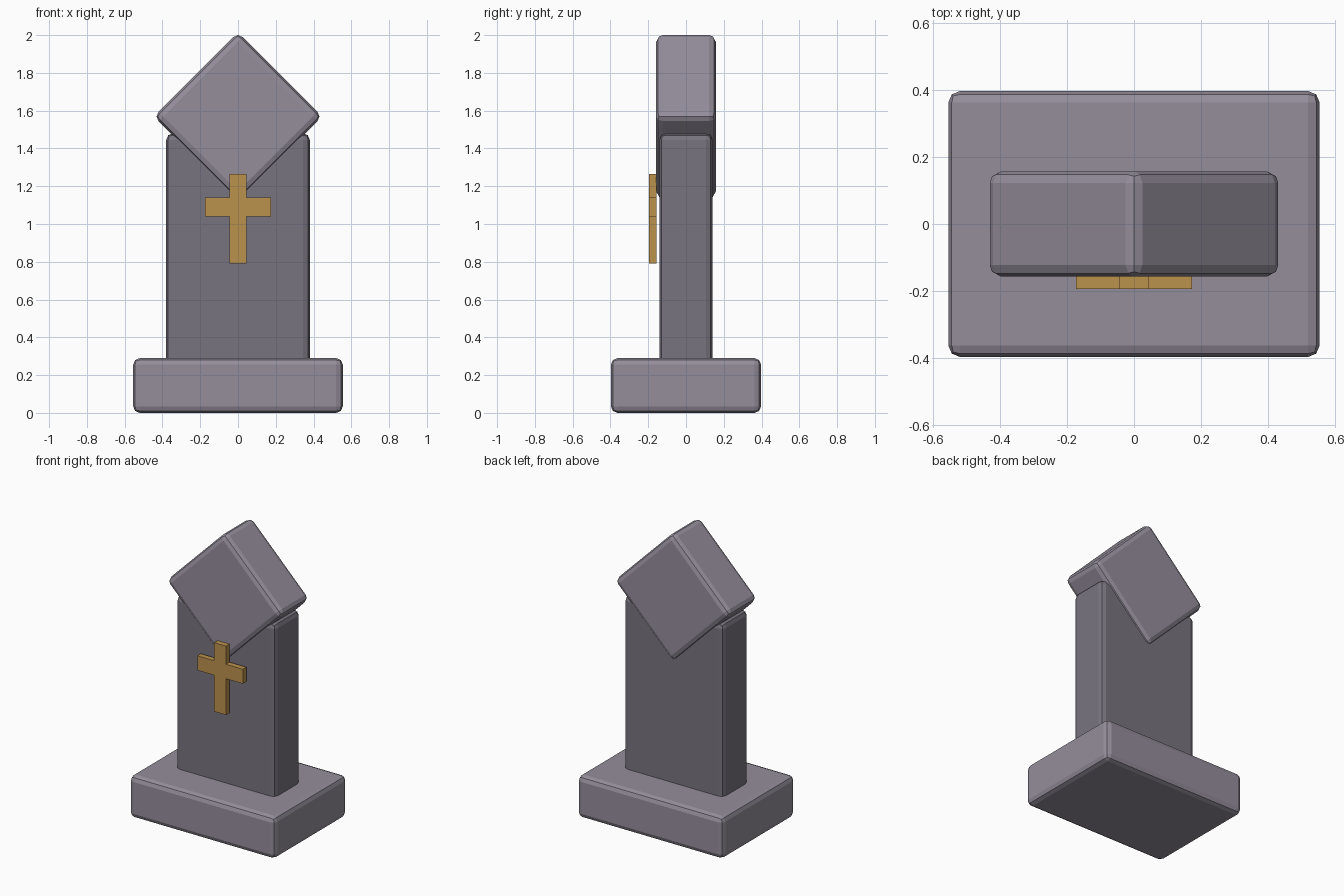
import bpy, bmesh, math
from mathutils import Matrix

if "Cube" in bpy.data.objects:
    bpy.data.objects.remove(bpy.data.objects["Cube"])


def material(name, rgb):
    m = bpy.data.materials.new(name)
    m.diffuse_color = (*rgb, 1)
    m.use_nodes = True
    m.node_tree.nodes["Principled BSDF"].inputs["Base Color"].default_value = m.diffuse_color
    return m


def add_object(name, bm, mat):
    bmesh.ops.recalc_face_normals(bm, faces=bm.faces)
    mesh = bpy.data.meshes.new(name)
    bm.to_mesh(mesh)
    bm.free()
    obj = bpy.data.objects.new(name, mesh)
    bpy.context.collection.objects.link(obj)
    mesh.materials.append(mat)
    return obj


def stone_block(name, size, z, mat, roll=0.0, bevel=0.035):
    bm = bmesh.new()
    bmesh.ops.create_cube(bm, size=1, matrix=Matrix.Diagonal((*size, 1)))
    obj = add_object(name, bm, mat)
    obj.location.z = z
    obj.rotation_euler.y = roll
    mod = obj.modifiers.new("worn_edges", 'BEVEL')
    mod.width = bevel
    mod.segments = 2
    return obj


light_stone = material("light_stone", (0.30, 0.27, 0.33))
dark_stone = material("dark_stone", (0.19, 0.175, 0.215))
gold = material("gold", (0.50, 0.29, 0.075))

# Plinth, upright slab and diamond-set cap
stone_block("plinth", (1.11, 0.795, 0.29), 0.145, light_stone)
stone_block("slab", (0.76, 0.28, 1.24), 0.86, dark_stone)
stone_block("cap", (0.63, 0.315, 0.63), 1.569, light_stone, math.pi / 4)

# Cross: half outline mirrored, then extruded forwards
half = [(0.045, 0.79), (0.045, 1.04), (0.174, 1.04),
        (0.174, 1.14), (0.045, 1.14), (0.045, 1.265)]
outline = half + [(-x, z) for x, z in reversed(half)]
bm = bmesh.new()
face = bm.faces.new([bm.verts.new((x, -0.157, z)) for x, z in outline])
ext = bmesh.ops.extrude_face_region(bm, geom=[face], use_keep_orig=True)
front = [v for v in ext["geom"] if isinstance(v, bmesh.types.BMVert)]
bmesh.ops.translate(bm, verts=front, vec=(0, -0.038, 0))
add_object("cross", bm, gold)
